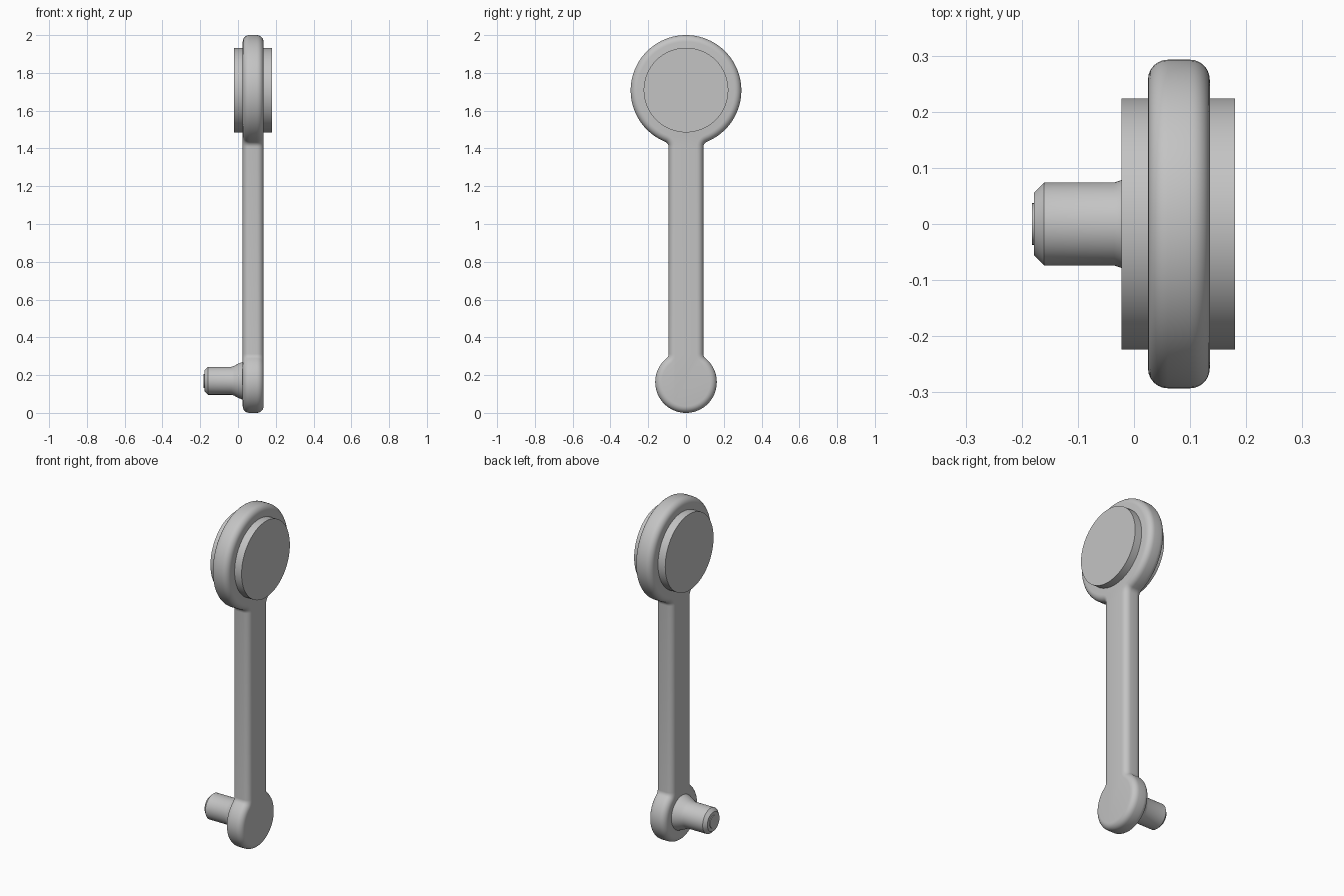
import bpy, bmesh
from math import sin, cos, radians, degrees, atan2, sqrt, tau
from mathutils import Vector

cube = bpy.data.objects.get("Cube")
if cube:
    bpy.data.objects.remove(cube, do_unlink=True)

GREY = (0.55, 0.55, 0.55, 1)
mat = bpy.data.materials.new("plain grey")
mat.use_nodes = True
mat.diffuse_color = GREY
mat.node_tree.nodes["Principled BSDF"].inputs["Base Color"].default_value = GREY

# Shared dimensions
X0, X1 = 0.025, 0.135          # thickness of the arm plate
LOW_Z, LOW_R = 0.163, 0.163    # lower boss
TOP_Z, TOP_R = 1.707, 0.293    # upper ring
HALF, FILLET, ROUND = 0.092, 0.03, 0.035


def finish(name, bm):
    bmesh.ops.recalc_face_normals(bm, faces=bm.faces)
    mesh = bpy.data.meshes.new(name)
    bm.to_mesh(mesh)
    bm.free()
    mesh.materials.append(mat)
    obj = bpy.data.objects.new(name, mesh)
    bpy.context.collection.objects.link(obj)
    bpy.ops.object.select_all(action='DESELECT')
    obj.select_set(True)
    bpy.context.view_layer.objects.active = obj
    bpy.ops.object.shade_smooth_by_angle(angle=radians(30))
    return obj


def arc(cy, cz, r, start, end, steps):
    angles = [radians(start + (end - start) * i / steps) for i in range(steps + 1)]
    return [(cy + r * cos(a), cz + r * sin(a)) for a in angles]


def lathe_x(name, profile, z, steps=64):
    """Turn (x, radius) points about a line along x at height z."""
    bm = bmesh.new()
    verts = [bm.verts.new((x, r, z)) for x, r in profile]
    edges = [bm.edges.new(pair) for pair in zip(verts, verts[1:])]
    bmesh.ops.spin(bm, geom=verts + edges, cent=(0, 0, z), axis=(1, 0, 0),
                   angle=tau, steps=steps, use_merge=False)
    bmesh.ops.remove_doubles(bm, verts=bm.verts, dist=1e-5)
    return finish(name, bm)


# Arm plate: half outline of boss, fillets, straight and ring, then mirrored
reach = HALF + FILLET
low_h = sqrt((LOW_R + FILLET) ** 2 - reach ** 2)
top_h = sqrt((TOP_R + FILLET) ** 2 - reach ** 2)
low_a = degrees(atan2(low_h, reach))
top_a = -degrees(atan2(top_h, reach))
half = (arc(0, LOW_Z, LOW_R, -90, low_a, 28)
        + arc(reach, LOW_Z + low_h, FILLET, 180 + low_a, 180, 6)[1:]
        + arc(reach, TOP_Z - top_h, FILLET, 180, 180 + top_a, 6)
        + arc(0, TOP_Z, TOP_R, top_a, 90, 36)[1:])
outline = half + [(-y, z) for y, z in reversed(half[1:-1])]

bm = bmesh.new()
base = bm.faces.new([bm.verts.new((X0, y, z)) for y, z in outline])
geom = bmesh.ops.extrude_face_region(bm, geom=[base], use_keep_orig=True)["geom"]
bmesh.ops.translate(bm, vec=Vector((X1 - X0, 0, 0)),
                    verts=[v for v in geom if isinstance(v, bmesh.types.BMVert)])
rims = [e for e in bm.edges if abs(e.verts[0].co.x - e.verts[1].co.x) < 1e-6]
bmesh.ops.bevel(bm, geom=rims, offset=ROUND, segments=6, profile=0.5, affect='EDGES')
finish("arm_plate", bm)

# Flat round hub through the upper ring
lathe_x("upper_hub", [(-0.022, 0), (-0.022, 0.224), (0.18, 0.224), (0.18, 0)], 1.709, 96)

# Pin with flared root, chamfered end and small raised tip
lathe_x("pin", [(-0.182, 0), (-0.182, 0.037), (-0.178, 0.037), (-0.178, 0.056),
                (-0.16, 0.074), (-0.035, 0.074), (-0.02, 0.079),
                (0.0, 0.09), (0.03, 0.102), (0.04, 0)], 0.17)
